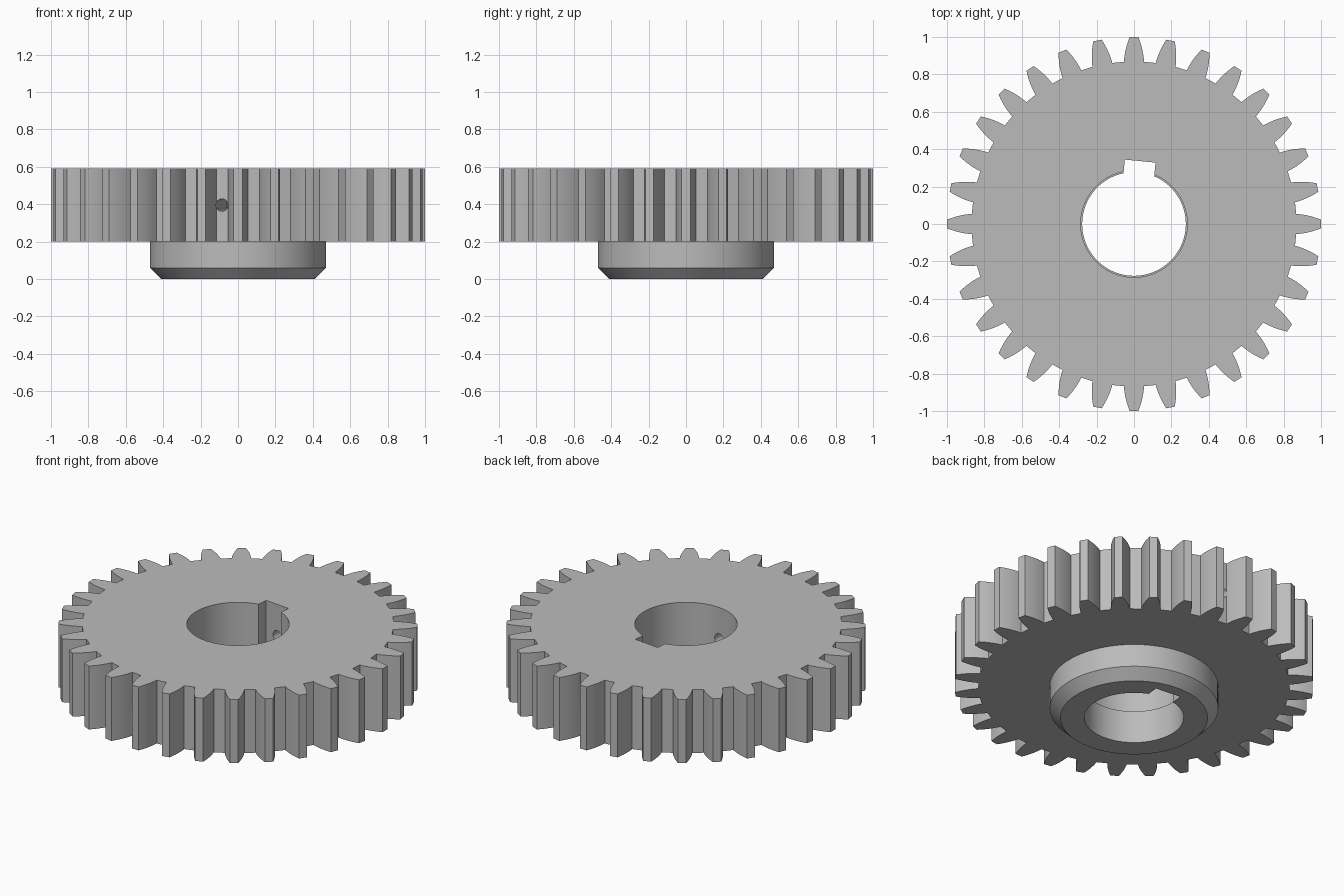
import bpy, bmesh, math
from mathutils import Matrix

TEETH = 32
ROOT, TIP = 0.867, 1.0
HUB_TOP, TOP = 0.2, 0.59
KEY_TURN = Matrix.Rotation(-math.pi / TEETH, 4, 'Z')

default = bpy.data.objects.get("Cube")
if default:
    bpy.data.objects.remove(default, do_unlink=True)

steel = bpy.data.materials.new("grey steel")
steel.use_nodes = True
grey = (0.5, 0.5, 0.5, 1)
steel.diffuse_color = grey
steel.node_tree.nodes["Principled BSDF"].inputs["Base Color"].default_value = grey


def make_object(name, bm):
    bmesh.ops.recalc_face_normals(bm, faces=bm.faces)
    mesh = bpy.data.meshes.new(name)
    bm.to_mesh(mesh)
    bm.free()
    mesh.materials.append(steel)
    obj = bpy.data.objects.new(name, mesh)
    bpy.context.collection.objects.link(obj)
    return obj


def cylinder(name, radius, depth, matrix, sides):
    bm = bmesh.new()
    bmesh.ops.create_cone(bm, cap_ends=True, segments=sides, radius1=radius,
                          radius2=radius, depth=depth, matrix=matrix)
    return make_object(name, bm)


def select_only(obj):
    bpy.ops.object.select_all(action='DESELECT')
    obj.select_set(True)
    bpy.context.view_layer.objects.active = obj


def cut(obj, cutters):
    select_only(obj)
    for cutter in cutters:
        mod = obj.modifiers.new("cut", 'BOOLEAN')
        mod.operation = 'DIFFERENCE'
        mod.solver = 'EXACT'
        mod.object = cutter
        bpy.ops.object.modifier_apply(modifier=mod.name)


# Toothed wheel: curved flanks, repeated round the rim and extruded
def half_width(t):
    return 0.054 - 0.008 * t - 0.023 * t * t


steps = [i / 6 for i in range(7)]
flank = [(half_width(t), ROOT + (TIP - ROOT) * t) for t in steps]
tooth = flank + [(-x, y) for x, y in reversed(flank)]
bm = bmesh.new()
ring = []
for n in range(TEETH):
    turn = Matrix.Rotation(n * math.tau / TEETH, 3, 'Z')
    ring += [bm.verts.new(turn @ bm.verts.new((x, y, HUB_TOP)).co) for x, y in tooth]
bmesh.ops.delete(bm, geom=[v for v in bm.verts if v not in set(ring)], context='VERTS')
face = bm.faces.new(ring)
grown = bmesh.ops.extrude_face_region(bm, geom=[face])["geom"]
bmesh.ops.translate(bm, vec=(0, 0, TOP - HUB_TOP),
                    verts=[g for g in grown if isinstance(g, bmesh.types.BMVert)])
if not face.is_valid or len(bm.faces) < len(ring) + 2:
    bm.faces.new(ring)
gear = make_object("toothed_wheel", bm)

# Hub: chamfered collar with a slightly tighter bore, spun from its profile
profile = [(0.277, 0), (0.41, 0), (0.47, 0.06), (0.47, HUB_TOP), (0.277, HUB_TOP)]
bm = bmesh.new()
verts = [bm.verts.new((r, 0, z)) for r, z in profile]
edges = [bm.edges.new((verts[i - 1], verts[i])) for i in range(len(verts))]
bmesh.ops.spin(bm, geom=verts + edges, cent=(0, 0, 0), axis=(0, 0, 1),
               angle=math.tau, steps=96, use_merge=True)
bmesh.ops.remove_doubles(bm, verts=bm.verts, dist=0.0001)
hub = make_object("hub_collar", bm)

# Cutters: bore, keyway and cross-drilled pin hole
bore = cylinder("bore_cutter", 0.285, 3, Matrix(), 96)
pin = cylinder("pin_hole_cutter", 0.033, 3,
               Matrix.Translation((0, 0, 0.395)) @ KEY_TURN
               @ Matrix.Rotation(math.pi / 2, 4, 'X'), 24)
bm = bmesh.new()
bmesh.ops.create_cube(bm, size=1, matrix=KEY_TURN @ Matrix.Translation((0, 0.169, 0))
                      @ Matrix.Diagonal((0.165, 0.338, 3, 1)))
key = make_object("keyway_cutter", bm)

cut(gear, [bore, key, pin])
cut(hub, [key])
for helper in (bore, key, pin):
    bpy.data.objects.remove(helper, do_unlink=True)

for part in (gear, hub):
    select_only(part)
    bpy.ops.object.shade_smooth_by_angle(angle=math.radians(25))
